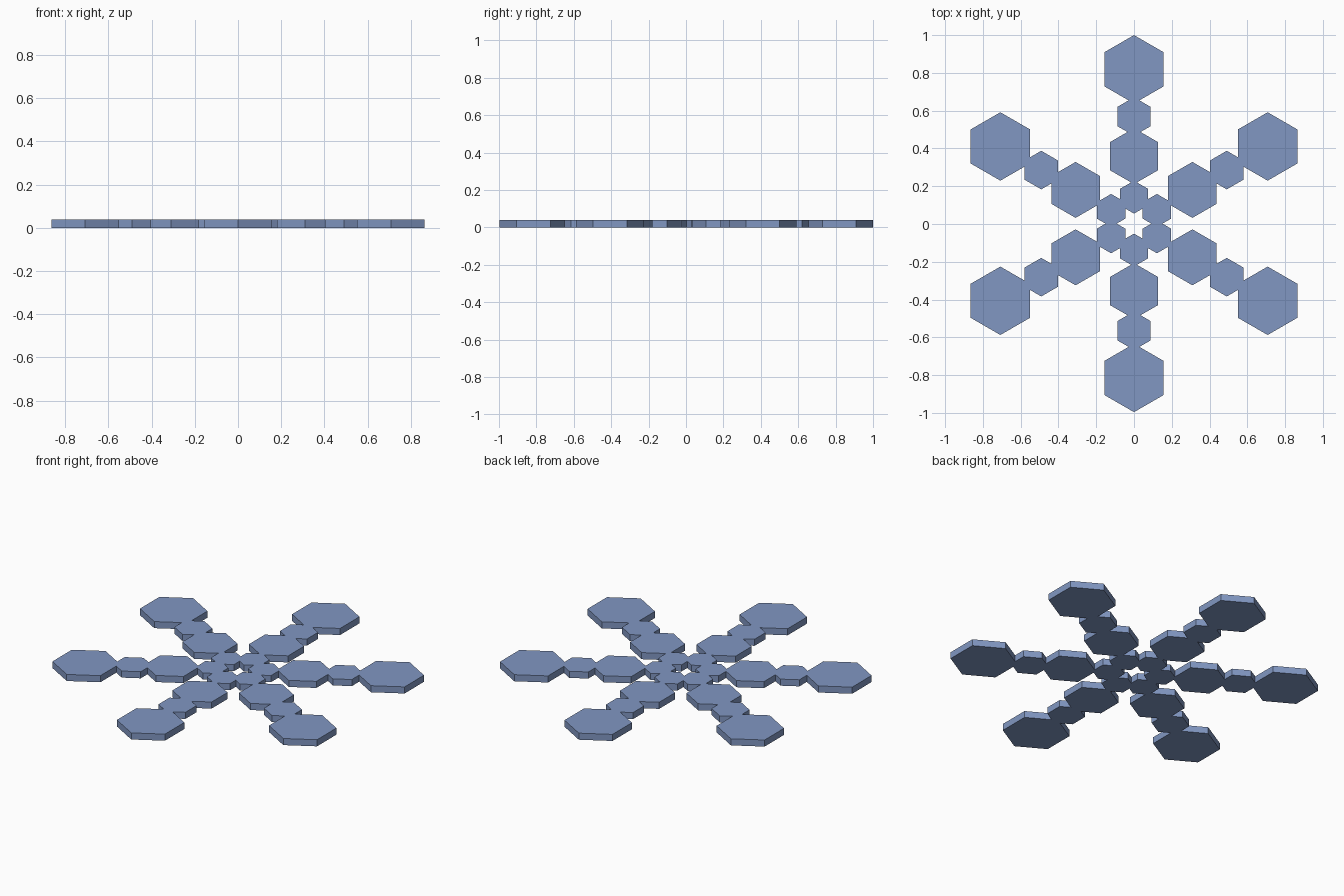
import bpy
from math import sin, cos, radians

if "Cube" in bpy.data.objects:
    bpy.data.objects.remove(bpy.data.objects["Cube"])

HEIGHT = 0.039
OFFSET_Y = 0.002

# name, distance from the centre, corner radius
PLATES = [
    ("inner_hexagon", 0.140, 0.087),
    ("middle_hexagon", 0.357, 0.148),
    ("link_hexagon", 0.567, 0.102),
    ("tip_hexagon", 0.817, 0.181),
]

# Slate blue for all plates
blue = bpy.data.materials.new("slate_blue")
blue.diffuse_color = (0.22, 0.31, 0.54, 1)
blue.use_nodes = True
blue.node_tree.nodes["Principled BSDF"].inputs["Base Color"].default_value = blue.diffuse_color


def hexagon(name, x, y, radius):
    bpy.ops.mesh.primitive_cylinder_add(
        vertices=6, radius=radius, depth=HEIGHT, location=(x, y, HEIGHT / 2))
    obj = bpy.context.object
    obj.name = name
    obj.data.materials.append(blue)


# Six arms, each a chain of four hexagonal plates
for arm in range(6):
    angle = radians(90 + 60 * arm)
    for name, dist, radius in PLATES:
        hexagon(f"{name}_{arm + 1}", dist * cos(angle),
                dist * sin(angle) + OFFSET_Y, radius)
